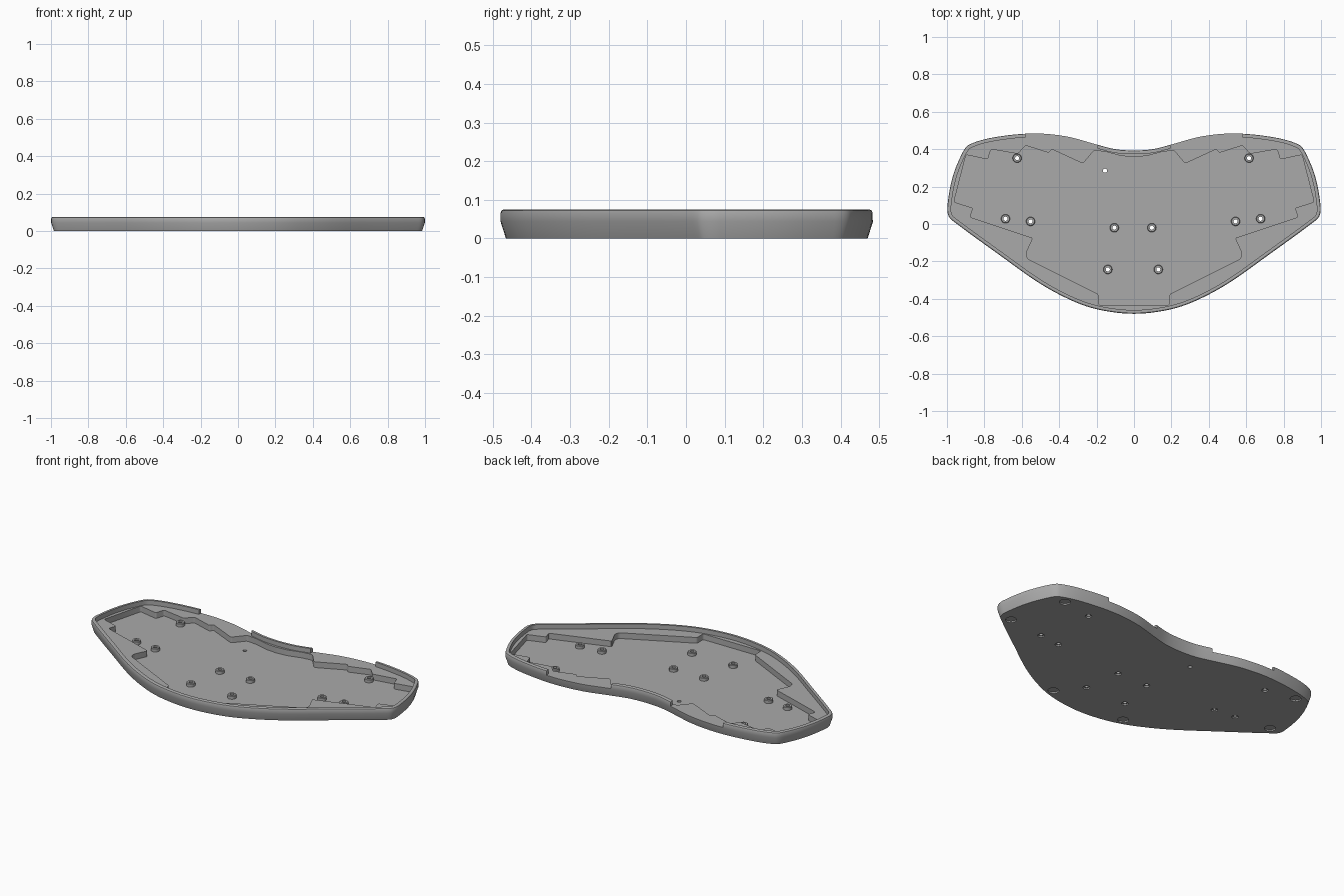
import bpy, bmesh, math
from mathutils import Vector

cube = bpy.data.objects.get("Cube")
if cube:
    bpy.data.objects.remove(cube, do_unlink=True)

LEDGE, FLOOR, TOP = 0.048, 0.014, 0.075


def material(name, rgb):
    m = bpy.data.materials.new(name)
    m.use_nodes = True
    m.diffuse_color = (*rgb, 1)
    m.node_tree.nodes["Principled BSDF"].inputs["Base Color"].default_value = (*rgb, 1)
    return m


GREY = material("plain grey", (0.4, 0.4, 0.4))


def make(name, bm):
    bmesh.ops.recalc_face_normals(bm, faces=bm.faces)
    mesh = bpy.data.meshes.new(name)
    bm.to_mesh(mesh)
    bm.free()
    mesh.materials.append(GREY)
    ob = bpy.data.objects.new(name, mesh)
    bpy.context.collection.objects.link(ob)
    return ob


def mirrored(half):
    """Close a front-to-back half outline whose end points lie on x = 0."""
    pts = [Vector(p) for p in half]
    return pts + [Vector((-p.x, p.y)) for p in reversed(pts) if p.x > 0]


def smooth_loop(pts, steps=6):
    """Closed spline through the points."""
    out, n = [], len(pts)
    for i in range(n):
        a, b, c, d = (pts[(i + k) % n] for k in (-1, 0, 1, 2))
        ta = (c - a).normalized() * (c - b).length
        tb = (d - b).normalized() * (c - b).length
        for s in range(steps):
            t = s / steps
            u = 1 - t
            out.append(b * (u * u * (1 + 2 * t)) + ta * (t * u * u)
                       + c * (t * t * (3 - 2 * t)) - tb * (t * t * u))
    return out


def inset(pts, d):
    n, out = len(pts), []
    for i, p in enumerate(pts):
        t = (pts[(i + 1) % n] - pts[i - 1]).normalized()
        out.append(p + Vector((-t.y, t.x)) * d)
    return out


def loft(bm, rows):
    """Skin a stack of equal loops [(points, z)] and cap both ends."""
    rings = [[bm.verts.new((p.x, p.y, z)) for p in pts] for pts, z in rows]
    n = len(rings[0])
    for a, b in zip(rings, rings[1:]):
        for i in range(n):
            j = (i + 1) % n
            bm.faces.new((a[i], a[j], b[j], b[i]))
    bm.faces.new(rings[0][::-1])
    bm.faces.new(rings[-1])


def circle(x, y, r, n=24):
    return [Vector((x + r * math.cos(i * math.tau / n), y + r * math.sin(i * math.tau / n)))
            for i in range(n)]


def pins(name, spots, r, z0, z1, n=24):
    bm = bmesh.new()
    for x, y in spots:
        loft(bm, [(circle(x, y, r, n), z0), (circle(x, y, r, n), z1)])
    return make(name, bm)


def cut(target, cutter):
    cutter.hide_render = True
    mod = target.modifiers.new("cut", 'BOOLEAN')
    mod.operation, mod.solver, mod.object = 'DIFFERENCE', 'EXACT', cutter
    bpy.context.view_layer.objects.active = target
    bpy.ops.object.modifier_apply(modifier=mod.name)
    bpy.data.objects.remove(cutter, do_unlink=True)


def shade(ob):
    bpy.ops.object.select_all(action='DESELECT')
    ob.select_set(True)
    bpy.context.view_layer.objects.active = ob
    bpy.ops.object.shade_smooth_by_angle(angle=math.radians(30))


# Tray body: flared side, rounded rim, thin wall around a flat ledge
outline = smooth_loop(mirrored([
    (0, -.48), (.18, -.46), (.32, -.415), (.5, -.32), (.72, -.165), (.96, .01),
    (.99, .04), (.998, .09), (.97, .25), (.915, .385), (.88, .425), (.75, .463),
    (.54, .484), (.36, .468), (.2, .425), (.1, .4), (0, .393)]))
bm = bmesh.new()
loft(bm, [(inset(outline, d), z) for d, z in (
    (.014, 0), (0, .044), (0, .066), (.002, .072), (.007, TOP), (.02, TOP), (.02, LEDGE))])
case = make("case_tray", bm)

# Stepped pocket with slightly rounded corners
pocket = mirrored([
    (0, -.433), (.19, -.433), (.19, -.375), (.57, -.185), (.577, -.155), (.54, -.075),
    (.877, .037), (.86, .085), (.963, .118), (.898, .37), (.782, .345), (.765, .4),
    (.62, .375), (.58, .42), (.455, .38), (.44, .4), (.273, .323), (.214, .393),
    (.15, .386), (.07, .364), (0, .358)])
bm = bmesh.new()
loft(bm, [(pocket, FLOOR), (pocket, .1)])
uprights = [e for e in bm.edges if abs(e.verts[0].co.z - e.verts[1].co.z) > .01]
bmesh.ops.bevel(bm, geom=uprights, offset=.009, segments=3, affect='EDGES', profile=.5)
cut(case, make("pocket_cutter", bm))

# Two openings in the rear wall
bm = bmesh.new()
for side in (-1, 1):
    corners = [Vector((side * x, y)) for x, y in ((.195, .3), (.58, .3), (.58, .6), (.195, .6))]
    loft(bm, [(corners, LEDGE), (corners, .1)])
cut(case, make("rear_opening_cutter", bm))

# Screw positions, reset hole and foot recesses
screws = [(s * x - .005, y) for s in (-1, 1) for x, y in (
    (.62, .352), (.682, .028), (.548, .014), (.1, -.02), (.135, -.243))]
feet = [(s * x, y) for s in (-1, 1) for x, y in ((.81, .388), (.91, .055), (.245, -.383))]
cut(case, pins("foot_cutter", feet, .03, -.02, .008))
cut(case, pins("screw_hole_cutter", screws, .018, -.02, .05))
cut(case, pins("reset_hole_cutter", [(-.155, .285)], .011, -.02, .05))
shade(case)

# Hollow screw bosses standing on the pocket floor
for i, (x, y) in enumerate(screws):
    bm = bmesh.new()
    loft(bm, [(circle(x, y, r), z) for r, z in (
        (.018, FLOOR - .006), (.024, FLOOR - .002), (.024, .031), (.021, .034))])
    boss = make(f"screw_boss_{i + 1}", bm)
    cut(boss, pins("bore_cutter", [(x, y)], .011, -.02, .08))
    shade(boss)
